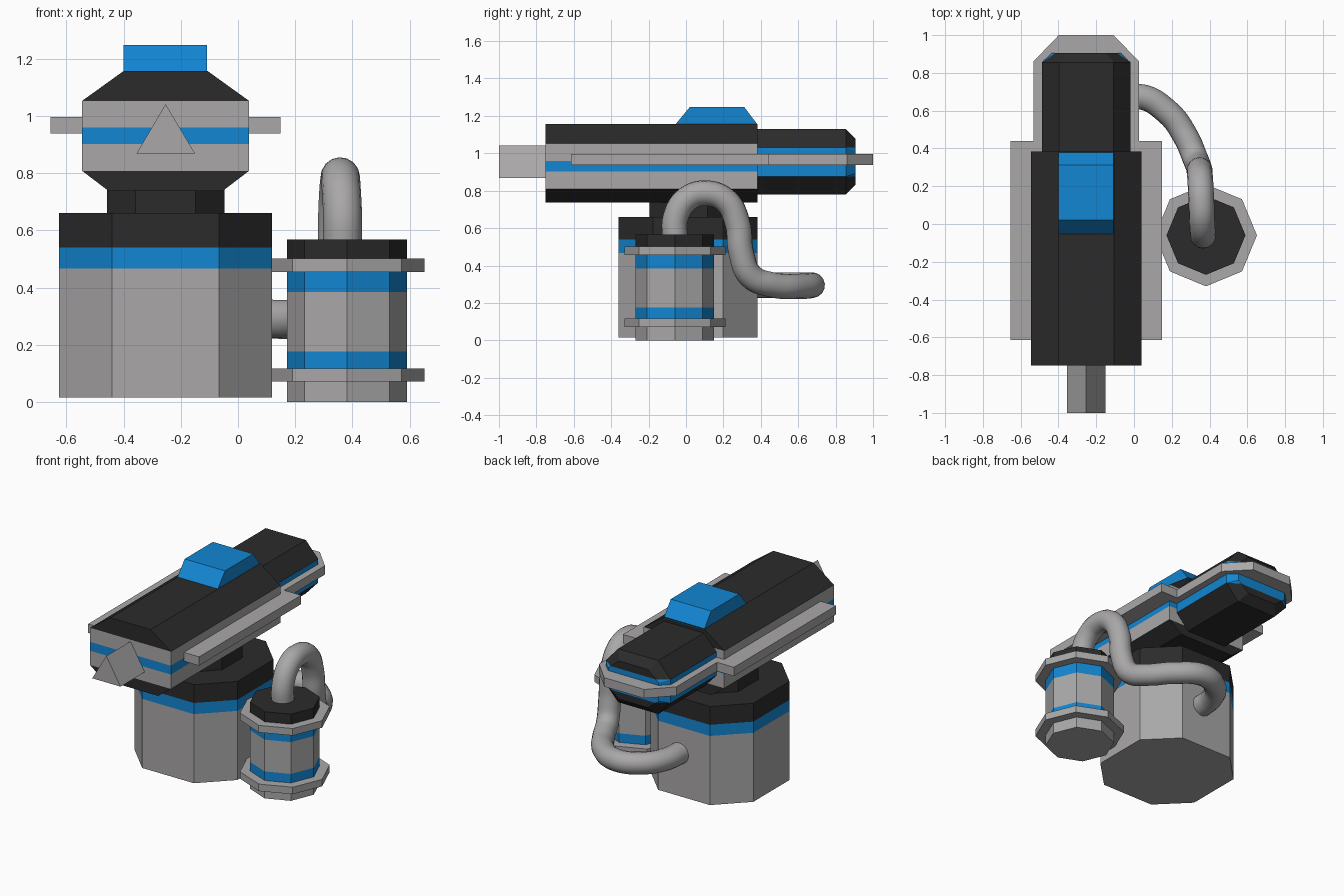
import bpy, bmesh, math
from mathutils import Vector

if "Cube" in bpy.data.objects:
    bpy.data.objects.remove(bpy.data.objects["Cube"])


def material(name, rgb):
    m = bpy.data.materials.new(name)
    m.diffuse_color = (*rgb, 1)
    m.use_nodes = True
    m.node_tree.nodes["Principled BSDF"].inputs["Base Color"].default_value = m.diffuse_color
    return m


MATS = [material("light grey", (0.40, 0.39, 0.39)),
        material("bright blue", (0.006, 0.24, 0.65)),
        material("near black", (0.024, 0.024, 0.024))]
GREY, BLUE, BLACK = range(3)


def loft(name, rings, cuts=(), colours=(GREY,)):
    """Join rings of equal length, then slice at heights and colour the bands bottom to top."""
    bm = bmesh.new()
    rows = [[bm.verts.new(p) for p in r] for r in rings]
    n = len(rows[0])
    for a, b in zip(rows, rows[1:]):
        for i in range(n):
            j = (i + 1) % n
            bm.faces.new((a[i], a[j], b[j], b[i]))
    bm.faces.new(rows[0][::-1])
    bm.faces.new(rows[-1])
    for z in cuts:
        bmesh.ops.bisect_plane(bm, geom=bm.verts[:] + bm.edges[:] + bm.faces[:],
                               plane_co=(0, 0, z), plane_no=(0, 0, 1), dist=1e-5)
    bmesh.ops.recalc_face_normals(bm, faces=bm.faces[:])
    for f in bm.faces:
        zc = f.calc_center_median().z
        f.material_index = colours[sum(zc > z + 1e-6 for z in cuts)]
    me = bpy.data.meshes.new(name)
    bm.to_mesh(me)
    bm.free()
    for m in MATS:
        me.materials.append(m)
    ob = bpy.data.objects.new(name, me)
    bpy.context.collection.objects.link(ob)
    return ob


CX, CY = -0.253, 0.01


def column(name, outline, z0, z1, cuts=(), colours=(GREY,)):
    return loft(name, [[(x, y, z) for x, y in outline] for z in (z0, z1)], cuts, colours)


def chamfered(h, f):
    pts = [(h, -f), (h, f), (f, h), (-f, h), (-h, f), (-h, -f), (-f, -h), (f, -h)]
    return [(CX + x, CY + y) for x, y in pts]


def hull_ring(y, half, top_half, bot_half, z):
    zb, z1, z2, zt = z
    right = [(bot_half, zb), (half, z1), (half, z2), (top_half, zt)]
    pts = right + [(-x, zz) for x, zz in reversed(right)]
    return [(CX + x, y, zz) for x, zz in pts]


# Pedestal and neck
column("pedestal", chamfered(0.372, 0.187), 0.015, 0.66, (0.467, 0.54), (GREY, BLUE, BLACK))
column("neck", chamfered(0.205, 0.105), 0.655, 0.745, (), (BLACK,))

# Main housing and rear housing with a bevelled end
bz = (0.738, 0.808, 1.052, 1.157)
loft("main_housing", [hull_ring(y, 0.292, 0.146, 0.2, bz) for y in (-0.75, 0.383)],
     (0.808, 0.902, 0.96, 1.052), (BLACK, GREY, BLUE, GREY, BLACK))
rz = (0.78, 0.876, 1.03, 1.13)
rear = [hull_ring(y, 0.235, 0.145, 0.145, rz) for y in (0.37, 0.855)]
rear.append(hull_ring(0.905, 0.182, 0.105, 0.105, (0.83, 0.892, 1.014, 1.08)))
loft("rear_housing", rear, (0.876, 1.03), (BLACK, BLUE, BLACK))

# Flat rail running along both sides and around the tail
half = [(0.402, -0.615), (0.402, 0.44), (0.28, 0.44), (0.28, 0.86), (0.145, 1.0)]
rail = half + [(-x, y) for x, y in reversed(half)]
column("side_rail", [(CX + x, y) for x, y in rail], 0.938, 0.996)

# Triangular barrel
loft("barrel", [[(-0.355, y, 0.868), (-0.15, y, 0.868), (CX, y, 1.041)] for y in (-1.0, -0.74)])

# Sight block on the roof
loft("sight_block", [[(x, y0, z) for x, y0 in
                      ((-0.4, a), (-0.108, a), (-0.108, b), (-0.4, b))]
                     for z, a, b in ((1.15, -0.06, 0.385), (1.247, 0.02, 0.312))], (), (BLUE,))

# Canister with two flanges
TX, TY = 0.381, -0.06


def octagon(r):
    return [(TX + r * math.cos(i * math.pi / 4), TY + r * math.sin(i * math.pi / 4))
            for i in range(8)]


column("canister", octagon(0.209), 0.0, 0.567, (0.116, 0.176, 0.384, 0.455, 0.5),
       (GREY, BLUE, GREY, BLUE, GREY, BLACK))
for label, z in (("lower", 0.071), ("upper", 0.455)):
    column(label + "_flange", octagon(0.27), z, z + 0.046)

# Hose from the canister top round to the back of the pedestal
path = [(0.365, -0.06, 0.54), (0.365, -0.055, 0.66), (0.36, 0.005, 0.755), (0.357, 0.105, 0.787),
        (0.352, 0.215, 0.745), (0.347, 0.275, 0.63), (0.345, 0.295, 0.47), (0.325, 0.345, 0.345),
        (0.275, 0.46, 0.297), (0.18, 0.59, 0.288), (0.02, 0.675, 0.295),
        (-0.12, 0.62, 0.295), (-0.2, 0.5, 0.295), (-0.22, 0.36, 0.295)]
cu = bpy.data.curves.new("hose", 'CURVE')
cu.dimensions = '3D'
cu.bevel_depth = 0.068
cu.bevel_resolution = 6
cu.resolution_u = 6
cu.use_fill_caps = True
sp = cu.splines.new('BEZIER')
sp.bezier_points.add(len(path) - 1)
for bp, p in zip(sp.bezier_points, path):
    bp.co = Vector(p)
    bp.handle_left_type = bp.handle_right_type = 'AUTO'
cu.materials.append(MATS[GREY])
hose = bpy.data.objects.new("hose", cu)
bpy.context.collection.objects.link(hose)
